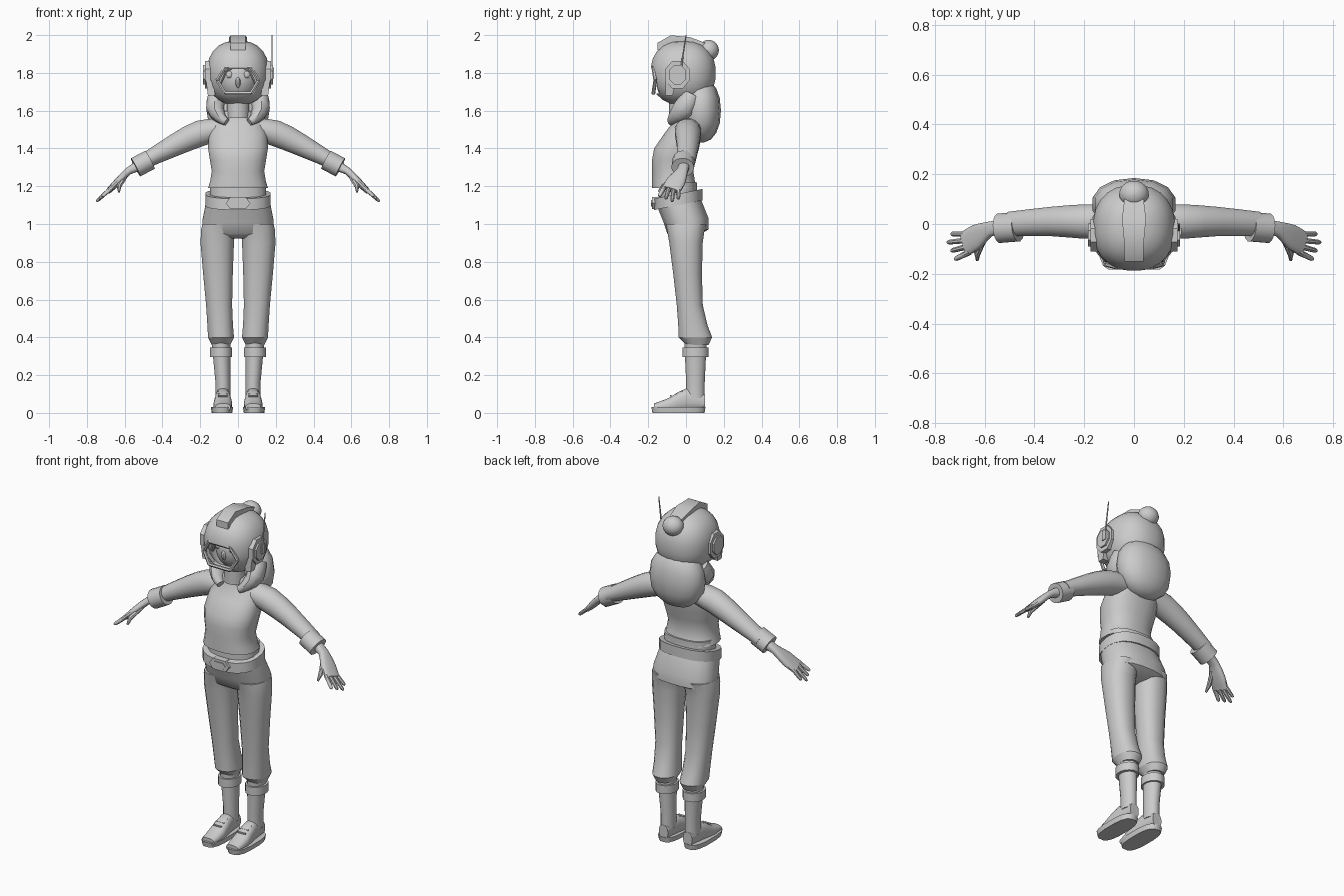
import bpy, bmesh, math
from mathutils import Vector

if "Cube" in bpy.data.objects:
    bpy.data.objects.remove(bpy.data.objects["Cube"])

TONE = (.6, .6, .6, 1)
grey = bpy.data.materials.new("plain grey")
grey.use_nodes = True
grey.diffuse_color = TONE
grey.node_tree.nodes["Principled BSDF"].inputs["Base Color"].default_value = TONE


def around(sides, power=2, turn=.5):
    """Yield the points of a rounded outline of unit radius."""
    for k in range(sides):
        angle = math.tau * (k + turn) / sides
        c, s = math.cos(angle), math.sin(angle)
        yield (math.copysign(abs(c) ** (2 / power), c),
               math.copysign(abs(s) ** (2 / power), s))


def ring_axes(rings, index, axis):
    """Return the two directions in which a ring is spread out."""
    right, back, up = Vector((1, 0, 0)), Vector((0, 1, 0)), Vector((0, 0, 1))
    if axis == "x":
        return back, up
    if axis == "y":
        return right, up
    if axis == "z":
        return right, back
    after = Vector(rings[min(index + 1, len(rings) - 1)][:3])
    before = Vector(rings[max(index - 1, 0)][:3])
    run = (after - before).normalized()
    side = (back - run * run.dot(back)).normalized()
    return run.cross(side), side


def add_between(rings):
    """Insert a smoothly curved ring between each pair of rings."""
    result = [rings[0]]
    for i in range(len(rings) - 1):
        before, after = rings[max(i - 1, 0)], rings[min(i + 2, len(rings) - 1)]
        middle = [(9 * (b + c) - a - d) / 16
                  for a, b, c, d in zip(before, rings[i], rings[i + 1], after)]
        result += [middle, rings[i + 1]]
    return result


def loft(name, rings, axis="z", sides=16, power=2, turn=.5, tilt=0,
         mirror=False, curved=False):
    """Skin a row of outlines, each given as x, y, z and two radii."""
    if curved:
        rings = add_between(rings)
    bm = bmesh.new()
    loops = []
    for index, (x, y, z, wide, deep) in enumerate(rings):
        u, v = ring_axes(rings, index, axis)
        loop = []
        for c, s in around(sides, power, turn):
            point = Vector((x, y, z)) + u * wide * c + v * deep * s
            point.z += tilt * (point.y - y)
            loop.append(bm.verts.new(point))
        loops.append(loop)
    for low, high in zip(loops, loops[1:]):
        for k in range(sides):
            bm.faces.new((low[k - 1], low[k], high[k], high[k - 1]))
    bm.faces.new(loops[0])
    bm.faces.new(loops[-1])
    bmesh.ops.recalc_face_normals(bm, faces=bm.faces)
    mesh = bpy.data.meshes.new(name)
    bm.to_mesh(mesh)
    bm.free()
    mesh.materials.append(grey)
    obj = bpy.data.objects.new(name, mesh)
    bpy.context.collection.objects.link(obj)
    bpy.ops.object.select_all(action="DESELECT")
    obj.select_set(True)
    bpy.context.view_layer.objects.active = obj
    if mirror:
        obj.modifiers.new("mirror", "MIRROR").use_mirror_merge = False
        bpy.ops.object.modifier_apply(modifier="mirror")
    bpy.ops.object.shade_smooth_by_angle(angle=math.radians(40))
    return obj


def dome(name, centre, radii, power=2, bands=12, **options):
    """Build a rounded ball out of level rings."""
    x, y, z = centre
    wide, deep, tall = radii
    rings = []
    for k in range(bands):
        angle = math.pi * ((k + .3) / (bands - .4) - .5)
        c = math.cos(angle) ** (2 / power)
        s = math.copysign(abs(math.sin(angle)) ** (2 / power), angle)
        rings.append((x, y, z + tall * s, wide * c, deep * c))
    return loft(name, rings, power=power, **options)


def slab(name, centre, wide, deep, thick, axis, **options):
    """Build a flat-ended piece lying across one axis."""
    x, y, z = centre
    half = Vector([thick / 2 if axis == letter else 0 for letter in "xyz"])
    ends = [Vector(centre) - half, Vector(centre) + half]
    return loft(name, [(*end, wide, deep) for end in ends], axis=axis, **options)


# Sweater, neck and waist
loft("sweater", [
    (0, -.06, 1.19, .16, .12), (0, -.07, 1.28, .14, .11), (0, -.05, 1.4, .16, .12),
    (0, .01, 1.54, .14, .08), (0, -.01, 1.6, .06, .06)],
    sides=20, power=2.4, curved=True)
slab("neck", (0, -.03, 1.62), .06, .06, .12, "z")
slab("waist", (0, -.04, 1.16), .15, .1, .12, "z", power=2.4)

# Belt and buckle
slab("belt", (0, -.04, 1.13), .175, .13, .06, "z", sides=20, power=2.4, tilt=.2)
buckle = dict(axis="y", sides=6, power=3, turn=0)
slab("buckle", (0, -.16, 1.11), .065, .035, .04, **buckle)
slab("buckle_face", (0, -.18, 1.11), .045, .02, .01, **buckle)

# Trousers
loft("trouser_hips", [
    (0, 0, .93, .15, .06), (0, .01, .96, .19, .11), (0, 0, 1.02, .19, .12),
    (0, -.04, 1.12, .17, .12)], sides=20, power=2.4, tilt=.1)
loft("trouser_legs", [
    (.1, 0, 1, .09, .11), (.11, 0, .9, .09, .09), (.1, .02, .57, .07, .07),
    (.09, .05, .4, .07, .09)], power=2.3, curved=True, mirror=True)
loft("trouser_hems", [(.09, .05, .4, .07, .09), (.09, .06, .36, .05, .06)],
     power=2.3, mirror=True)

# Turned-down socks and shins
slab("sock_cuffs", (.09, .05, .32), .06, .07, .05, "z", mirror=True)
loft("shins", [(.08, .05, .08, .04, .05), (.08, .05, .16, .04, .05),
               (.09, .05, .37, .05, .06)], mirror=True)

# Shoes: sole, upper and laces
loft("shoe_soles", [(.085, -.04, 0, .055, .14), (.085, -.04, .03, .06, .145)],
     power=2.8, mirror=True)
loft("shoe_uppers", [
    (.08, .1, .06, .03, .04), (.08, 0, .07, .04, .06), (.08, -.09, .04, .05, .04),
    (.08, -.17, .03, .04, .02)], axis="y", power=2.5, curved=True, mirror=True)
for step in range(3):
    slab("shoe_laces", (.08, -.02 - step * .03, .11 - step * .01), .006, .006, .05, "x",
         sides=6, mirror=True)

# Sleeves, with the turned-back cuffs running along the same line
shoulder, wrist = Vector((.2, .01, 1.48)), Vector((.58, -.02, 1.28))
loft("sleeves", [
    (.1, .01, 1.5, .06, .07), (*shoulder, .07, .07), (.33, .01, 1.42, .06, .06),
    (.5, 0, 1.33, .04, .05)], axis="path", curved=True, mirror=True)
loft("sleeve_cuffs", [(*shoulder.lerp(wrist, part), .055, .06) for part in (.7, .9)],
     axis="path", mirror=True)

# Hands: palm, four fingers fanning out, and thumb
loft("palms", [
    (.52, -.01, 1.31, .03, .03), (*wrist, .02, .03), (.63, -.05, 1.23, .02, .05),
    (.68, -.08, 1.18, .015, .05)], axis="path", power=2.6, curved=True, mirror=True)
for finger in range(4):
    root = Vector((.66, -.04 - finger * .024, 1.2))
    reach = .09 - .015 * abs(finger - 1)
    tip = root + Vector((reach, -finger * .01, -reach * .9))
    loft("fingers", [(*root, .013, .013), (*root.lerp(tip, .9), .01, .01), (*tip, .005, .005)],
         axis="path", sides=8, mirror=True)
loft("thumbs", [(.6, -.05, 1.25, .015, .015), (.63, -.12, 1.2, .013, .013),
                (.63, -.145, 1.17, .006, .006)], axis="path", sides=8, mirror=True)

# Head inside the helmet
dome("head", (0, -.02, 1.77), (.11, .12, .13))
dome("nose", (0, -.13, 1.75), (.015, .02, .03), sides=8, bands=6)
dome("eyes", (.045, -.12, 1.79), (.02, .015, .02), sides=8, bands=6, mirror=True)
loft("fringe", [(.01, -.12, 1.85, .02, .02), (.07, -.12, 1.82, .02, .02),
                (.1, -.1, 1.74, .01, .01)], axis="path", sides=8, mirror=True)

# Helmet shell with its face opening
helmet = dome("helmet", (0, -.015, 1.8), (.166, .174, .172), power=2.3, sides=24)
opening = (0, -.2, 1.76)
cutter = slab("opening_cutter", opening, .11, .075, .2, "y", sides=6, power=3, turn=0)
cutter.hide_render = True
bpy.context.view_layer.objects.active = helmet
shell = helmet.modifiers.new("shell", "SOLIDIFY")
shell.thickness = .02
hole = helmet.modifiers.new("opening", "BOOLEAN")
hole.object = cutter
hole.solver = "EXACT"
for modifier in ("shell", "opening"):
    bpy.ops.object.modifier_apply(modifier=modifier)
bpy.data.objects.remove(cutter)

# Rim following the corners of the opening
corners = [(.11 * c, .25 * abs(.11 * c) - .19, 1.76 + .075 * s) for c, s in around(6, 3, 0)]
for k, corner in enumerate(corners):
    loft("opening_rim", [(*end, .01, .01) for end in (corners[k - 1], corner)],
         axis="path", sides=6)

# Crest along the crown
loft("helmet_crest", [
    (0, -.15, 1.94, .04, .02), (0, -.08, 1.97, .04, .03), (0, .02, 1.97, .05, .02),
    (0, .1, 1.94, .04, .02)], axis="y", sides=4, power=20)

# Ear covers, chin tabs and the aerial on the left
ear = dict(axis="x", sides=8, mirror=True)
slab("ear_covers", (.16, -.045, 1.79), .07, .08, .03, **ear)
slab("ear_cover_centres", (.175, -.045, 1.79), .05, .055, .02, **ear)
loft("chin_tabs", [(.15, -.08, 1.76, .02, .03), (.14, -.09, 1.68, .02, .02)],
     sides=4, power=20, mirror=True)
slab("aerial_base", (.18, -.03, 1.8), .015, .03, .02, "x", sides=4, power=20)
loft("aerial", [(.18, -.03, 1.8, .005, .005), (.18, 0, 2, .003, .003)], sides=6)

# Hair: bun, mass behind the neck and front locks
dome("hair_bun", (0, .12, 1.92), (.06, .055, .055))
dome("back_hair", (0, .08, 1.6), (.17, .105, .17), power=2.2, sides=14, bands=9)
loft("front_locks", [
    (.11, .03, 1.68, .05, .05), (.12, -.01, 1.61, .05, .06), (.09, -.06, 1.56, .03, .04),
    (.06, -.08, 1.54, .02, .02)], axis="path", sides=10, curved=True, mirror=True)
